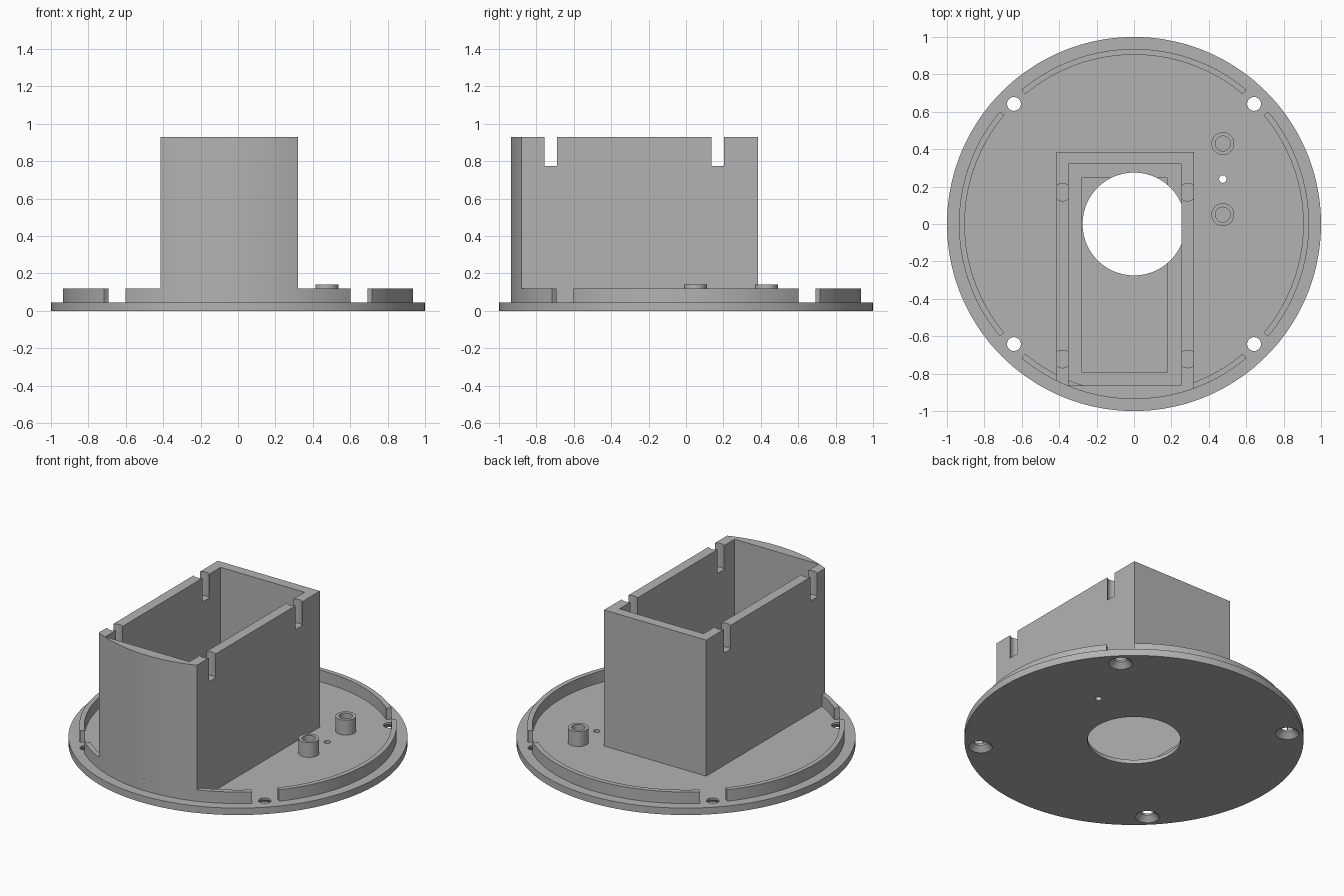
import bpy, bmesh
from math import sin, cos, radians, asin, sqrt

if "Cube" in bpy.data.objects:
    bpy.data.objects.remove(bpy.data.objects["Cube"], do_unlink=True)

grey = bpy.data.materials.new("plain grey")
grey.use_nodes = True
grey.diffuse_color = (0.45, 0.45, 0.45, 1)
grey.node_tree.nodes["Principled BSDF"].inputs["Base Color"].default_value = grey.diffuse_color

PLATE, RIM, TOP = 0.045, 0.12, 0.93      # heights of the main levels
R_IN, R_OUT = 0.905, 0.936               # rim radii


def arc(r, a0, a1, n, cx=0, cy=0):
    """Points on an arc, angles in degrees."""
    return [(cx + r * cos(radians(a0 + (a1 - a0) * i / n)),
             cy + r * sin(radians(a0 + (a1 - a0) * i / n))) for i in range(n + 1)]


def circle(r, n=48, cx=0, cy=0):
    return arc(r, 0, 360, n, cx, cy)[:-1]


def rect(x0, x1, y0, y1):
    return [(x0, y0), (x1, y0), (x1, y1), (x0, y1)]


def loft(name, low, high, z0, z1):
    """Solid between two matching outlines."""
    bm = bmesh.new()
    a = [bm.verts.new((x, y, z0)) for x, y in low]
    b = [bm.verts.new((x, y, z1)) for x, y in high]
    bm.faces.new(a[::-1])
    bm.faces.new(b)
    for i in range(len(a)):
        j = (i + 1) % len(a)
        bm.faces.new((a[i], a[j], b[j], b[i]))
    bmesh.ops.recalc_face_normals(bm, faces=bm.faces)
    mesh = bpy.data.meshes.new(name)
    bm.to_mesh(mesh)
    bm.free()
    mesh.materials.append(grey)
    ob = bpy.data.objects.new(name, mesh)
    bpy.context.collection.objects.link(ob)
    return ob


def prism(name, outline, z0, z1):
    return loft(name, outline, outline, z0, z1)


def cut(ob, cutters):
    """Subtract the cutters, bake the result and drop the cutters."""
    for c in cutters:
        c.hide_render = True
        m = ob.modifiers.new("cut", 'BOOLEAN')
        m.operation, m.solver, m.object = 'DIFFERENCE', 'EXACT', c
    dg = bpy.context.evaluated_depsgraph_get()
    baked = bpy.data.meshes.new_from_object(ob.evaluated_get(dg))
    ob.modifiers.clear()
    ob.data = baked
    for c in cutters:
        bpy.data.objects.remove(c, do_unlink=True)


# Round base plate with central opening, shallow recess and screw holes
plate = prism("base_plate", circle(1, 144), 0, PLATE)
tools = [prism("recess_cutter", rect(-0.28, 0.18, -0.79, 0.245), 0.025, 0.2),
         prism("opening_cutter", circle(0.275, 96), -0.1, 0.2),
         prism("pin_hole_cutter", circle(0.02, 24, 0.475, 0.24), -0.1, 0.2)]
for sx in (-1, 1):
    for sy in (-1, 1):
        x, y = 0.642 * sx, 0.642 * sy
        tools.append(prism("screw_cutter", circle(0.037, 32, x, y), -0.1, 0.2))
        tools.append(loft("countersink_cutter", circle(0.08, 32, x, y),
                          circle(0.036, 32, x, y), -0.01, 0.033))
cut(plate, tools)
parts = [plate]

# Rim in four arcs, open at the screw holes
for name, mid in (("rim_left", 0), ("rim_back", 90), ("rim_right", 180), ("rim_front", 270)):
    outline = arc(R_OUT, mid - 40, mid + 40, 40) + arc(R_IN, mid + 40, mid - 40, 40)
    parts.append(prism(name, outline, PLATE, RIM))

# Tall open housing with a curved front that follows the rim
X0, X1, Y1 = -0.415, 0.32, 0.385
front = arc(R_OUT, 270 + asin(X0 / R_OUT) * 180 / 3.14159265,
            270 + asin(X1 / R_OUT) * 180 / 3.14159265, 24)
housing = prism("housing", front + [(X1, Y1), (X0, Y1)], PLATE, TOP)
tools = [prism("cavity_cutter", rect(-0.35, 0.255, -0.864, 0.32), -0.1, 1.1)]
for x in (-0.382, 0.287):
    for y in (-0.722, 0.17):
        tools.append(prism("slot_cutter", circle(0.047, 32, x, y), 0.775, 1.1))
cut(housing, tools)
parts.append(housing)

# Two hollow posts
for name, y in (("back_post", 0.43), ("front_post", 0.05)):
    post = prism(name, circle(0.061, 40, 0.475, y), PLATE, 0.142)
    cut(post, [prism("bore_cutter", circle(0.04, 32, 0.475, y), PLATE + 0.002, 0.3)])
    parts.append(post)

# Smooth curved walls, keep edges sharp
bpy.ops.object.select_all(action='DESELECT')
for ob in parts:
    ob.select_set(True)
bpy.context.view_layer.objects.active = plate
bpy.ops.object.shade_smooth_by_angle(angle=radians(30))
